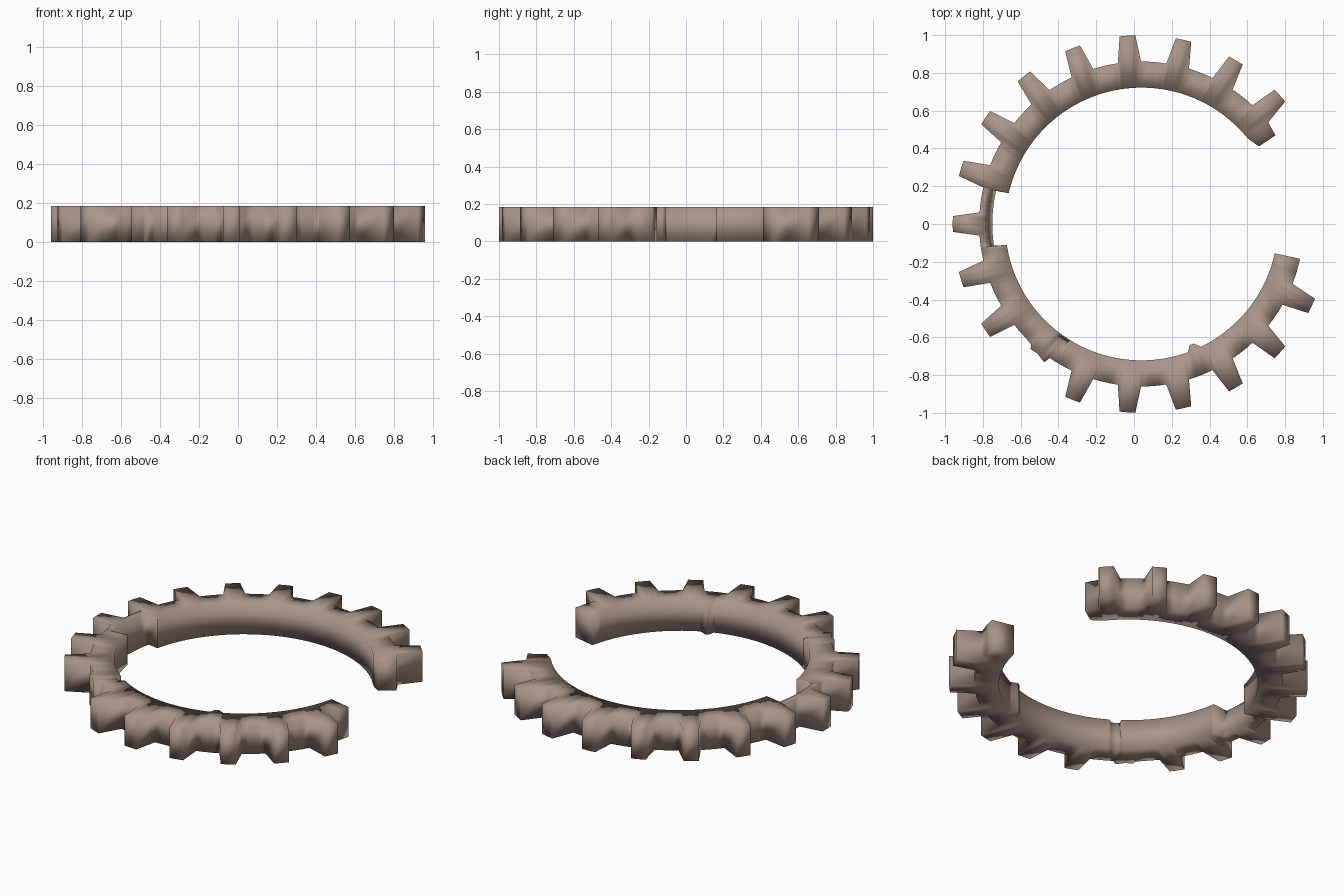
import bpy, bmesh, math

if "Cube" in bpy.data.objects:
    bpy.data.objects.remove(bpy.data.objects["Cube"])

CX, H = 0.04, 0.185          # ring centre and thickness
R_IN, R_ROOT, R_TIP = 0.722, 0.86, 1.0
PITCH = 360 / 21             # 21 tooth positions, a few broken away


def inner_radius(a):
    """Inner radius at the bottom and top, with the broken places."""
    if 167 < a < 188.6:                       # broken-out inner wall
        return 0.79, 0.825
    if 291.5 < a < 294:                       # small inward burr
        return 0.69, 0.69
    if 233.5 < a < 237.5:                     # chip in the upper inner edge
        return R_IN, 0.755
    return R_IN, R_IN


# Outline stations (angle, outer radius), running round the open ring
outer = [(33.5, 0.85)]
for k in range(8, -10, -1):
    a = 180 - k * PITCH
    if k == -3:                               # snapped-off tooth
        outer += [(a - 4, 0.865), (a - 3, 0.885), (a, 0.88), (a + 3.4, 0.895), (a + 4.2, 0.86)]
    else:
        tip = R_TIP
        outer += [(a - 4.1, R_ROOT), (a - 2.4, tip), (a, tip), (a + 2.4, tip), (a + 4.1, R_ROOT)]
    if k > -9:
        outer += [(a + 7, R_ROOT), (a + PITCH - 7, R_ROOT)]
outer += [(342.5, R_ROOT), (347.6, R_ROOT)]


def radius_at(a):
    for (a0, r0), (a1, r1) in zip(outer, outer[1:]):
        if a0 <= a <= a1:
            return r0 + (r1 - r0) * (a - a0) / (a1 - a0)
    return R_ROOT


# Extra stations give the breaks crisp ends
extra = [166.7, 167.2, 188.4, 188.8, 233.3, 233.7, 237.3, 238.5, 289.5, 291.7, 293.5, 296]
angles = sorted({round(a, 3) for a, r in outer} | set(extra))

bm = bmesh.new()


def vert(a, r, z):
    t = math.radians(a)
    return bm.verts.new((CX + r * math.cos(t), r * math.sin(t), z))


sections = []
for a in angles:
    lo, hi = inner_radius(a)
    ro = radius_at(a)
    if a == angles[0]:
        lo = hi = 0.745
    sections.append([vert(a, lo, 0), vert(a, ro, 0), vert(a, ro, H), vert(a, hi, H)])

for s, t in zip(sections, sections[1:]):
    for i in range(4):
        j = (i + 1) % 4
        bm.faces.new((s[i], s[j], t[j], t[i]))
bm.faces.new(sections[0])                     # fractured ends
bm.faces.new(sections[-1])
bmesh.ops.recalc_face_normals(bm, faces=bm.faces)
for f in bm.faces:
    f.smooth = True

mesh = bpy.data.meshes.new("broken_gear_ring")
bm.to_mesh(mesh)
bm.free()
ring = bpy.data.objects.new("broken_gear_ring", mesh)
bpy.context.collection.objects.link(ring)

mat = bpy.data.materials.new("dull_brown_metal")
mat.diffuse_color = (0.40, 0.30, 0.25, 1)
mat.use_nodes = True
mat.node_tree.nodes["Principled BSDF"].inputs["Base Color"].default_value = mat.diffuse_color
mesh.materials.append(mat)
